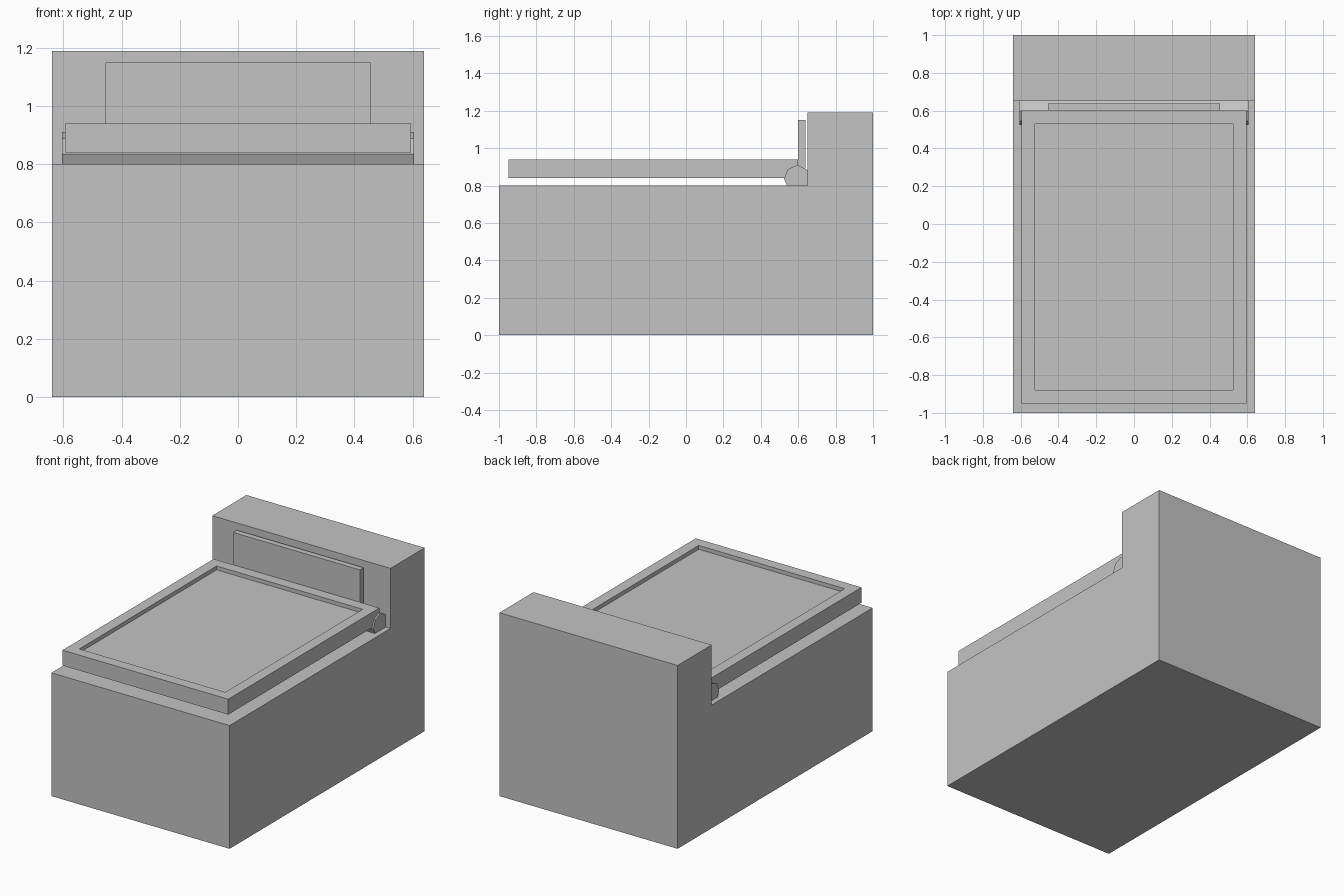
import bpy
import bmesh

cube = bpy.data.objects.get("Cube")
if cube:
    bpy.data.objects.remove(cube, do_unlink=True)

# Single plain grey for the whole model
GREY = (0.55, 0.55, 0.55, 1)
mat = bpy.data.materials.new("plain grey")
mat.use_nodes = True
mat.diffuse_color = GREY
mat.node_tree.nodes["Principled BSDF"].inputs["Base Color"].default_value = GREY


def extrude_profile(name, profile, half_width):
    """Extrude a (y, z) side profile across x, centred on x = 0."""
    bm = bmesh.new()
    face = bm.faces.new([bm.verts.new((-half_width, y, z)) for y, z in profile])
    result = bmesh.ops.extrude_face_region(bm, geom=[face])
    verts = [g for g in result["geom"] if isinstance(g, bmesh.types.BMVert)]
    bmesh.ops.translate(bm, verts=verts, vec=(2 * half_width, 0, 0))
    bmesh.ops.recalc_face_normals(bm, faces=bm.faces[:])
    mesh = bpy.data.meshes.new(name)
    bm.to_mesh(mesh)
    bm.free()
    mesh.materials.append(mat)
    obj = bpy.data.objects.new(name, mesh)
    bpy.context.collection.objects.link(obj)
    return obj


def slab(name, half_width, y0, y1, z0, z1):
    return extrude_profile(name, [(y0, z0), (y1, z0), (y1, z1), (y0, z1)], half_width)


# Body with the raised block along the back
extrude_profile("body", [(-1, 0), (1, 0), (1, 1.19), (0.65, 1.19),
                         (0.65, 0.8), (-1, 0.8)], 0.64)

# Hinge bar across the body, at the foot of the raised block
extrude_profile("hinge_bar", [(0.54, 0.8), (0.65, 0.8), (0.65, 0.882),
                              (0.598, 0.91), (0.545, 0.888), (0.524, 0.835)], 0.605)

# Upright panel in front of the raised block
slab("back_panel", 0.455, 0.6, 0.638, 0.89, 1.15)

# Lid with a shallow recess in its top
lid = slab("lid", 0.595, -0.95, 0.6, 0.84, 0.94)
bm = bmesh.new()
bm.from_mesh(lid.data)
top = max(bm.faces, key=lambda f: f.calc_center_median().z)
bmesh.ops.inset_region(bm, faces=[top], thickness=0.1)
walls = bmesh.ops.extrude_face_region(bm, geom=[top])
floor = [g for g in walls["geom"] if isinstance(g, bmesh.types.BMVert)]
bmesh.ops.translate(bm, verts=floor, vec=(0, 0, -0.025))
if top.is_valid:
    bmesh.ops.delete(bm, geom=[top], context="FACES_ONLY")
bmesh.ops.recalc_face_normals(bm, faces=bm.faces[:])
bm.to_mesh(lid.data)
bm.free()
